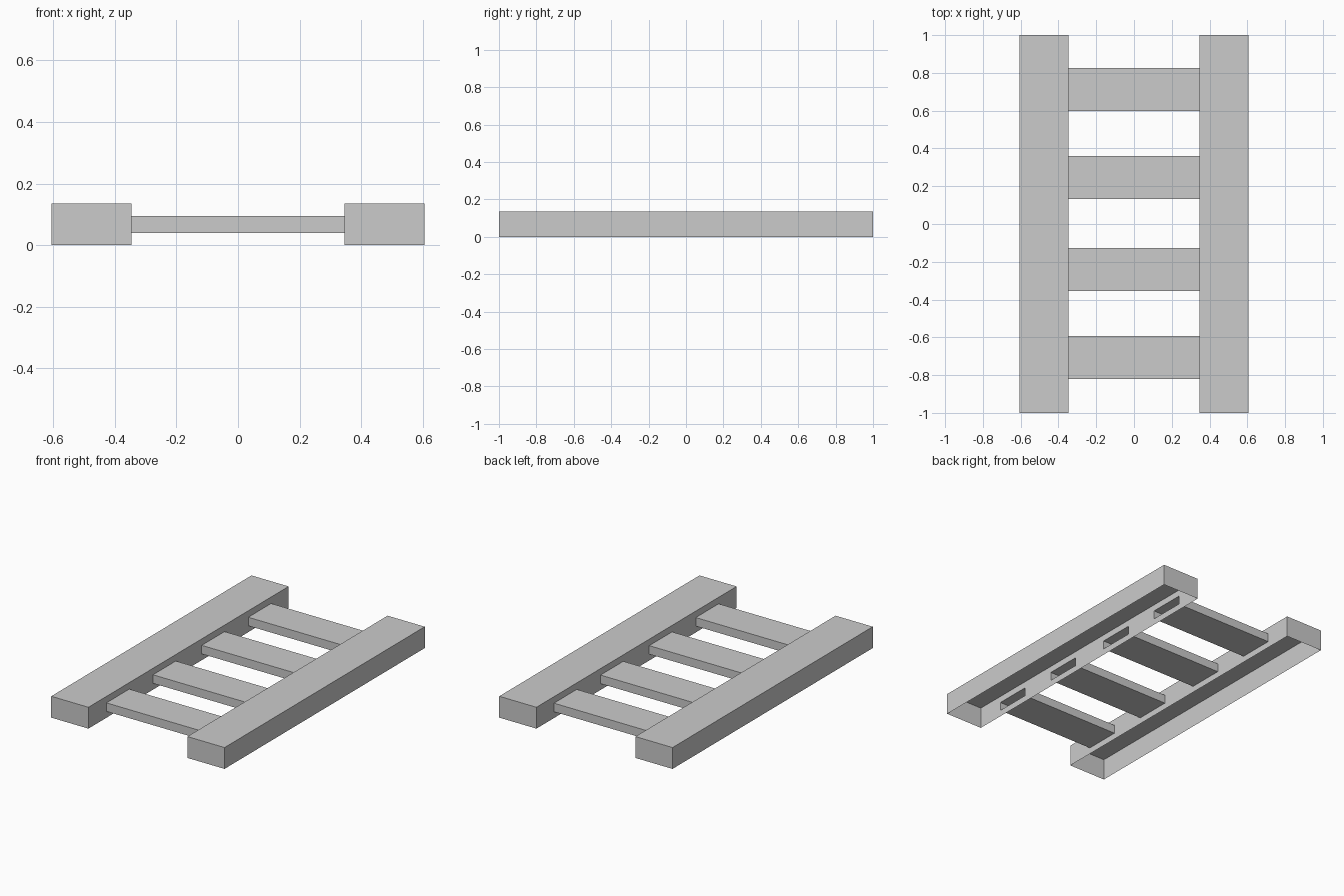
import bpy
import bmesh

if "Cube" in bpy.data.objects:
    bpy.data.objects.remove(bpy.data.objects["Cube"])

HALF_LEN, INNER, OUTER, HEIGHT = 1.0, 0.346, 0.606, 0.135
RUNG_Z = (0.04, 0.094)
RUNG_DEPTH = 0.228
RUNG_CENTRES = (-0.706, -0.241, 0.246, 0.711)
RUNGS = [(c - RUNG_DEPTH / 2, c + RUNG_DEPTH / 2) for c in RUNG_CENTRES]


def finish(name, bm):
    bmesh.ops.remove_doubles(bm, verts=bm.verts, dist=1e-5)
    mesh = bpy.data.meshes.new(name)
    bm.to_mesh(mesh)
    bm.free()
    obj = bpy.data.objects.new(name, mesh)
    bpy.context.collection.objects.link(obj)
    return obj


def quad(bm, *points):
    bm.faces.new([bm.verts.new(p) for p in points])


def make_rail(name, side):
    # Hollow shell, open underneath, with rung slots in its inner wall
    bm = bmesh.new()
    a, b, n, h = INNER, OUTER, HALF_LEN, HEIGHT
    quad(bm, (a, -n, h), (b, -n, h), (b, n, h), (a, n, h))
    quad(bm, (b, -n, 0), (b, n, 0), (b, n, h), (b, -n, h))
    quad(bm, (a, -n, 0), (b, -n, 0), (b, -n, h), (a, -n, h))
    quad(bm, (b, n, 0), (a, n, 0), (a, n, h), (b, n, h))
    ys = [-n] + [y for span in RUNGS for y in span] + [n]
    zs = (0, *RUNG_Z, h)
    for i in range(len(ys) - 1):
        for j in range(3):
            if i % 2 and j == 1:
                continue  # slot
            y0, y1, z0, z1 = ys[i], ys[i + 1], zs[j], zs[j + 1]
            quad(bm, (a, y1, z0), (a, y0, z0), (a, y0, z1), (a, y1, z1))
    if side < 0:
        for v in bm.verts:
            v.co.x *= -1
        bmesh.ops.reverse_faces(bm, faces=bm.faces)
    return finish(name, bm)


def make_rung(name, y0, y1):
    # Rectangular tube with open ends meeting the slots
    bm = bmesh.new()
    z0, z1 = RUNG_Z
    section = [(y0, z0), (y1, z0), (y1, z1), (y0, z1)]
    for p, q in zip(section, section[1:] + section[:1]):
        quad(bm, (INNER, *p), (-INNER, *p), (-INNER, *q), (INNER, *q))
    bmesh.ops.remove_doubles(bm, verts=bm.verts, dist=1e-5)
    # Outward orientation
    bm.normal_update()
    bottom = min(bm.faces, key=lambda f: f.calc_center_median().z)
    if bottom.normal.z > 0:
        bmesh.ops.reverse_faces(bm, faces=bm.faces)
    return finish(name, bm)


# Side rails
make_rail("right_rail", 1)
make_rail("left_rail", -1)

# Four rungs
for i, span in enumerate(RUNGS, 1):
    make_rung(f"rung_{i}", *span)
